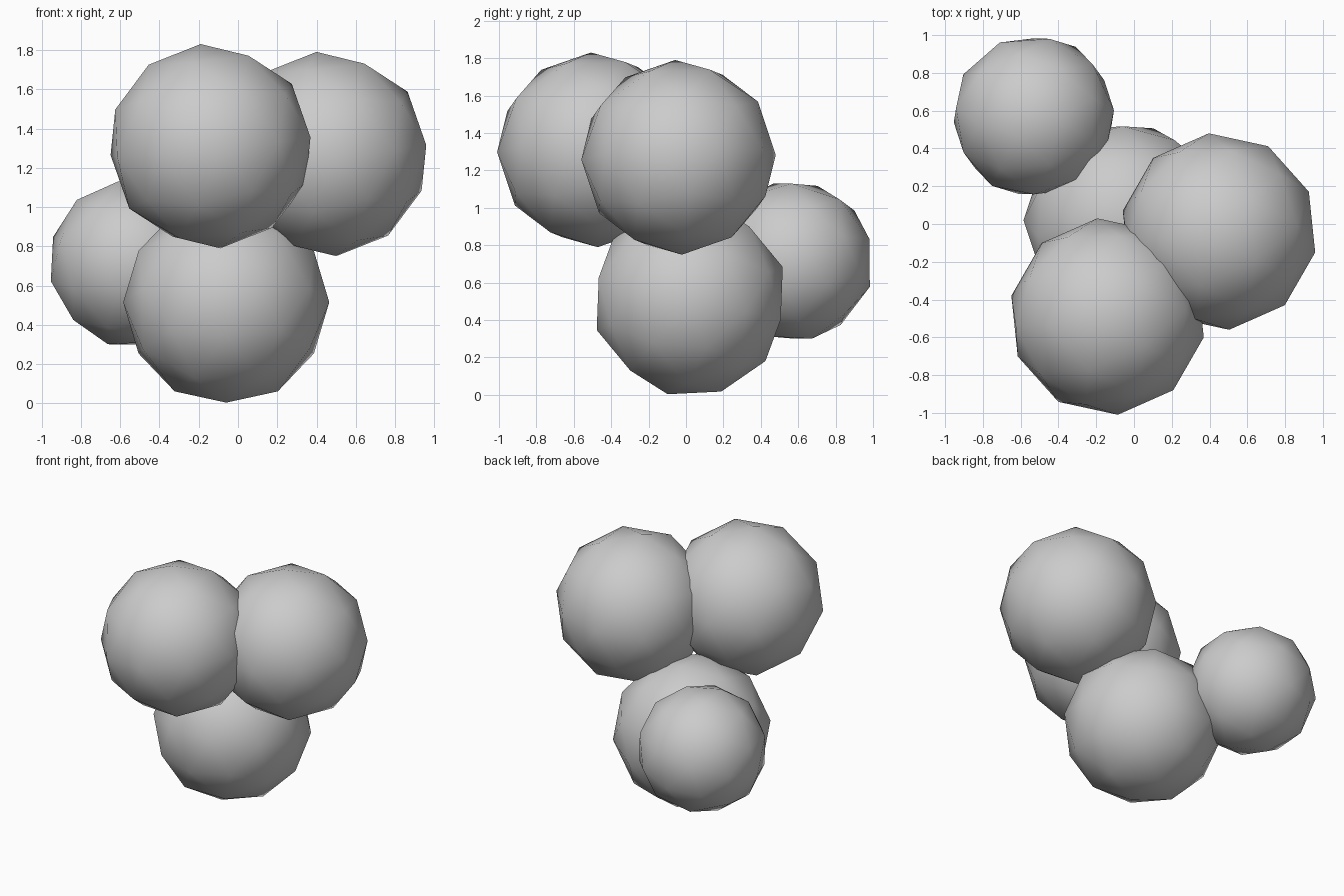
import bpy
from math import radians

if "Cube" in bpy.data.objects:
    bpy.data.objects.remove(bpy.data.objects["Cube"])


def ball(name, centre, radius, rotation):
    """Low-poly, smooth-shaded ball, turned about z first, then y, then x."""
    bpy.ops.mesh.primitive_ico_sphere_add(subdivisions=2, radius=radius, location=centre)
    obj = bpy.context.object
    obj.name = name
    obj.rotation_mode = 'ZYX'
    obj.rotation_euler = [radians(a) for a in rotation]
    bpy.ops.object.shade_smooth()
    return obj


# three large overlapping balls
ball("bottom_ball", (-0.06, 0.02, 0.515), 0.525, (-13, 0, -90))
ball("upper_front_ball", (-0.14, -0.49, 1.31), 0.523, (2, -5.5, 186))
ball("upper_right_ball", (0.45, -0.04, 1.27), 0.523, (2, -5.5, 186))

# small ball at the back left
ball("small_back_ball", (-0.53, 0.57, 0.715), 0.435, (14, -11, 25))
